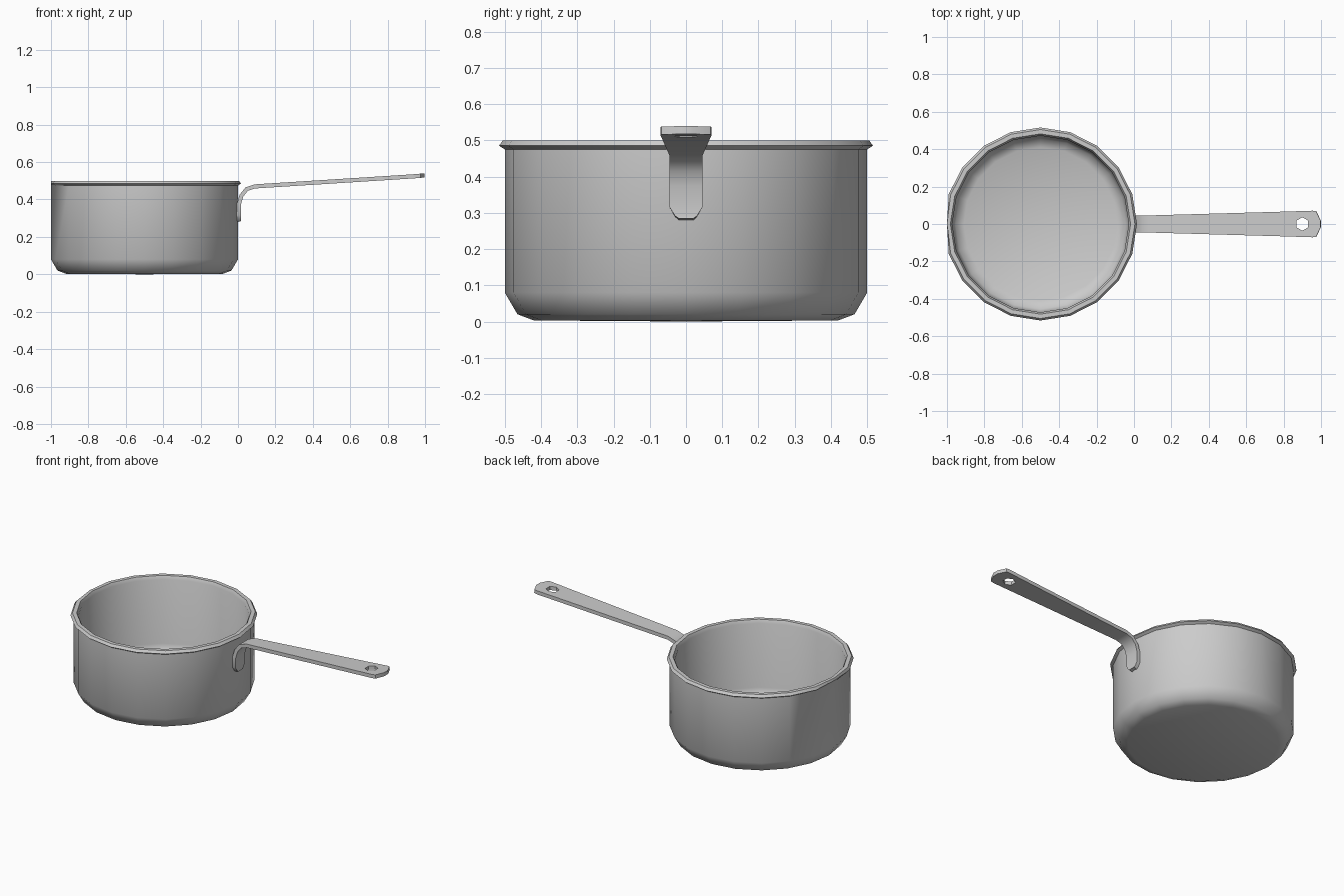
import bpy, bmesh, math
from mathutils import Vector

if "Cube" in bpy.data.objects:
    bpy.data.objects.remove(bpy.data.objects["Cube"])


def finish(name, bm, angle):
    bmesh.ops.recalc_face_normals(bm, faces=bm.faces)
    me = bpy.data.meshes.new(name)
    bm.to_mesh(me)
    bm.free()
    ob = bpy.data.objects.new(name, me)
    bpy.context.collection.objects.link(ob)
    bpy.ops.object.select_all(action='DESELECT')
    ob.select_set(True)
    bpy.context.view_layer.objects.active = ob
    bpy.ops.object.shade_smooth_by_angle(angle=math.radians(angle))
    return ob


# Pot: lathed wall with rounded base and rolled rim, 20 sides
SIDES = 20
profile = [(0.42, 0.003), (0.465, 0.02), (0.50, 0.08), (0.50, 0.475),
           (0.516, 0.485), (0.505, 0.50), (0.482, 0.50), (0.472, 0.48),
           (0.472, 0.09), (0.455, 0.045), (0.41, 0.025)]
bm = bmesh.new()
rings = []
for r, z in profile:
    ring = []
    for i in range(SIDES):
        a = 2 * math.pi * i / SIDES
        # the rim is flush with the wall on the far side
        ring.append(bm.verts.new((max(-1.0, -0.5 + r * math.cos(a)), r * math.sin(a), z)))
    rings.append(ring)
for lo, hi in zip(rings, rings[1:]):
    for i in range(SIDES):
        j = (i + 1) % SIDES
        bm.faces.new((lo[i], lo[j], hi[j], hi[i]))
for ring, z in ((rings[0], 0.0), (rings[-1], 0.022)):
    centre = bm.verts.new((-0.5, 0, z))
    for i in range(SIDES):
        bm.faces.new((ring[i], ring[(i + 1) % SIDES], centre))
finish("pot", bm, 50)

# Handle: flat bar bent along a path of (x, z, half width)
path = [(0.007, 0.282, 0.02), (0.005, 0.29, 0.03), (0.004, 0.315, 0.045),
        (0.005, 0.375, 0.045), (0.018, 0.42, 0.045), (0.046, 0.455, 0.045),
        (0.09, 0.47, 0.046), (0.80, 0.515, 0.066), (0.955, 0.525, 0.071),
        (0.975, 0.527, 0.068), (0.998, 0.528, 0.018)]
bm = bmesh.new()
sections = []
for k, (x, z, w) in enumerate(path):
    a, b = path[max(k - 1, 0)], path[min(k + 1, len(path) - 1)]
    d = Vector((b[0] - a[0], b[1] - a[1])).normalized() * 0.011
    n = (-d.y, d.x)
    sections.append([bm.verts.new((x + s * n[0], t * w, z + s * n[1]))
                     for s, t in ((1, -1), (1, 1), (-1, 1), (-1, -1))])
for p, q in zip(sections, sections[1:]):
    for i in range(4):
        j = (i + 1) % 4
        bm.faces.new((p[i], p[j], q[j], q[i]))
bm.faces.new(sections[0])
bm.faces.new(sections[-1])
handle = finish("handle", bm, 35)

# Hexagonal hanging hole
bpy.ops.mesh.primitive_cylinder_add(vertices=6, radius=0.036, depth=0.2, location=(0.90, 0, 0.52))
cutter = bpy.context.object
cutter.name = "hole_cutter"
cutter.hide_render = True
mod = handle.modifiers.new("hole", 'BOOLEAN')
mod.operation = 'DIFFERENCE'
mod.solver = 'EXACT'
mod.object = cutter
bpy.context.view_layer.objects.active = handle
bpy.ops.object.modifier_apply(modifier=mod.name)
bpy.data.objects.remove(cutter)
